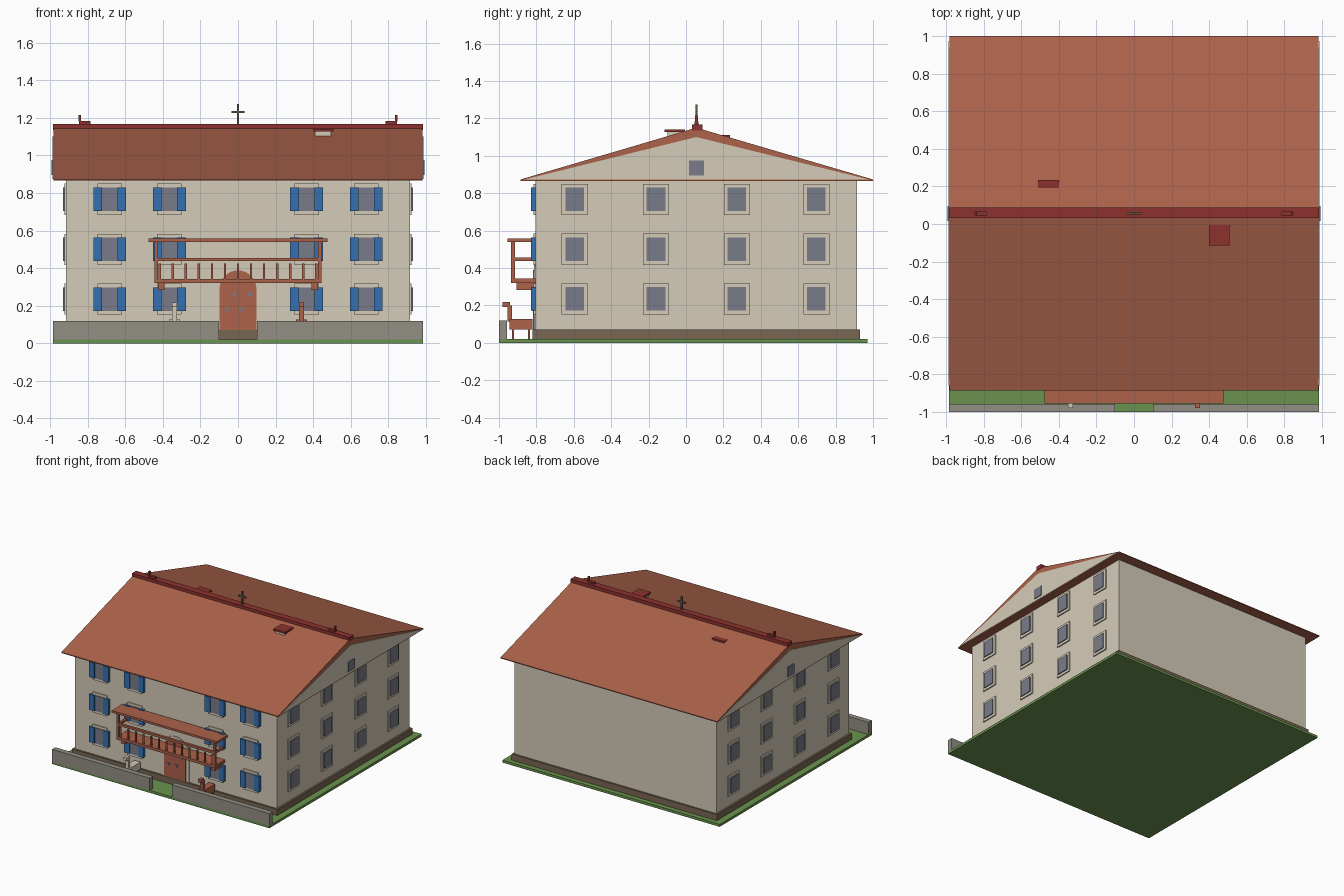
import bpy, math

if "Cube" in bpy.data.objects:
    bpy.data.objects.remove(bpy.data.objects["Cube"])


def material(name, r, g, b):
    m = bpy.data.materials.new(name)
    lin = [((c / 255 + 0.055) / 1.055) ** 2.4 for c in (r, g, b)]
    m.diffuse_color = (*lin, 1)
    m.use_nodes = True
    m.node_tree.nodes["Principled BSDF"].inputs["Base Color"].default_value = m.diffuse_color
    return m


CREAM = material("cream plaster", 213, 204, 184)
TILE = material("terracotta", 172, 98, 74)
RED = material("dark red", 140, 50, 46)
GRASS = material("grass green", 106, 148, 78)
GREY = material("stone grey", 146, 143, 133)
BLUE = material("shutter blue", 54, 112, 176)
GLASS = material("window grey", 121, 124, 138)
PLINTH = material("plinth brown", 120, 103, 82)
METAL = material("dark metal", 98, 93, 74)


def mesh(name, verts, faces, mat):
    me = bpy.data.meshes.new(name)
    me.from_pydata(verts, [], faces)
    me.materials.append(mat)
    ob = bpy.data.objects.new(name, me)
    bpy.context.collection.objects.link(ob)
    return ob


def box(name, x0, x1, y0, y1, z0, z1, mat):
    v = [(x, y, z) for x in (x0, x1) for y in (y0, y1) for z in (z0, z1)]
    f = [(0, 1, 3, 2), (4, 6, 7, 5), (0, 4, 5, 1),
         (2, 3, 7, 6), (0, 2, 6, 4), (1, 5, 7, 3)]
    return mesh(name, v, f, mat)


def prism(name, profile, a, b, axis, mat):
    """Extrude a counter-clockwise profile along x (profile y,z) or y (profile x,z)."""
    n = len(profile)
    if axis == 'x':
        v = [(t, p, q) for t in (a, b) for p, q in profile]
    else:
        v = [(p, t, q) for t in (b, a) for p, q in profile]
    f = [tuple(reversed(range(n))), tuple(range(n, 2 * n))]
    f += [(i, (i + 1) % n, n + (i + 1) % n, n + i) for i in range(n)]
    return mesh(name, v, f, mat)


# Ground, plinth and main block
box("ground", -0.985, 0.985, -1.0, 0.97, 0, 0.02, GRASS)
box("plinth", -0.93, 0.93, -0.82, 0.93, 0.02, 0.07, PLINTH)
box("walls", -0.915, 0.915, -0.805, 0.915, 0.02, 0.872, CREAM)

# Roof, gables and ridge
prism("roof", [(-0.885, 0.866), (1.0, 0.866), (1.0, 0.873), (0.055, 1.15),
               (-0.885, 0.873)], -0.982, 0.982, 'x', TILE)
for s in (-1, 1):
    a, b = sorted((s * 0.978, s * 0.986))
    prism("gable", [(-0.86, 0.874), (0.975, 0.874), (0.055, 1.10)], a, b, 'x', CREAM)
    a, b = sorted((s * 0.984, s * 0.992))
    box("attic_window", a, b, 0.015, 0.095, 0.895, 0.975, GLASS)
    # Ridge end ornament
    a, b = sorted((s * 0.785, s * 0.845))
    box("ridge_ornament_foot", a, b, 0.045, 0.067, 1.165, 1.184, RED)
    a, b = sorted((s * 0.835, s * 0.848))
    box("ridge_ornament_tip", a, b, 0.049, 0.063, 1.18, 1.215, RED)
box("ridge_cap", -0.985, 0.985, 0.033, 0.087, 1.135, 1.168, RED)

# Cross on the ridge
box("cross_post", -0.006, 0.006, 0.05, 0.062, 1.165, 1.275, METAL)
box("cross_arm", -0.035, 0.035, 0.05, 0.062, 1.225, 1.237, METAL)

# Chimney and roof hatch
box("chimney", 0.41, 0.495, -0.10, -0.015, 1.08, 1.128, CREAM)
box("chimney_cap", 0.4, 0.507, -0.115, -0.005, 1.126, 1.14, RED)
box("roof_hatch", -0.51, -0.40, 0.13, 0.235, 1.09, 1.11, RED)

# Windows on three storeys
for z in (0.235, 0.5, 0.767):
    z0, z1 = z - 0.063, z + 0.063
    for s in (-1, 1):
        for y in (-0.595, -0.16, 0.272, 0.697):
            a, b = sorted((s * 0.91, s * 0.924))
            box("side_window_frame", a, b, y - 0.07, y + 0.07, z0 - 0.02, z1 + 0.02, CREAM)
            a, b = sorted((s * 0.91, s * 0.931))
            box("side_window_pane", a, b, y - 0.05, y + 0.05, z0, z1, GLASS)
        for x in (s * 0.365, s * 0.683):
            box("front_window_frame", x - 0.065, x + 0.065, -0.815, -0.80,
                z0 - 0.02, z1 + 0.02, CREAM)
            box("front_window_pane", x - 0.042, x + 0.042, -0.82, -0.80, z0, z1, GLASS)
            for t in (-1, 1):
                c = x + t * 0.064
                box("shutter", c - 0.023, c + 0.023, -0.828, -0.80, z0, z1, BLUE)


# Arched door with surround and studs
def arch(r, base, spring, steps=16):
    return [(-r, base), (r, base)] + [
        (r * math.cos(math.pi * i / steps), spring + r * math.sin(math.pi * i / steps))
        for i in range(steps + 1)]


prism("door_surround", arch(0.125, 0.03, 0.29), -0.812, -0.80, 'y', CREAM)
prism("door", arch(0.098, 0.03, 0.29), -0.818, -0.80, 'y', TILE)
for x, z in ((-0.02, 0.26), (0.06, 0.26), (-0.06, 0.18), (0.015, 0.18)):
    box("door_stud", x - 0.01, x + 0.01, -0.824, -0.81, z - 0.01, z + 0.01, GLASS)

# Balcony
box("balcony_floor", -0.445, 0.445, -0.935, -0.80, 0.32, 0.343, TILE)
box("balcony_roof", -0.477, 0.477, -0.955, -0.815, 0.54, 0.557, TILE)
box("balcony_rail", -0.445, 0.445, -0.935, -0.915, 0.437, 0.455, TILE)
for s in (-1, 1):
    a, b = sorted((s * 0.427, s * 0.445))
    box("balcony_post", a, b, -0.935, -0.915, 0.34, 0.542, TILE)
    box("balcony_side_rail", a, b, -0.92, -0.80, 0.437, 0.455, TILE)
    a, b = sorted((s * 0.39, s * 0.425))
    box("balcony_bracket", a, b, -0.905, -0.80, 0.283, 0.322, TILE)
for i in range(13):
    x = (i - 6) * 0.0695
    box("baluster", x - 0.006, x + 0.006, -0.931, -0.919, 0.34, 0.425, TILE)

# Front garden wall, open in the middle
for s in (-1, 1):
    a, b = sorted((s * 0.1, s * 0.985))
    box("garden_wall", a, b, -1.0, -0.957, 0.015, 0.12, GREY)

# Two animal figures facing the front
for x, mat in ((-0.338, CREAM), (0.338, TILE)):
    box("animal_body", x - 0.028, x + 0.028, -0.945, -0.82, 0.07, 0.128, mat)
    box("animal_neck", x - 0.012, x + 0.012, -0.955, -0.93, 0.115, 0.2, mat)
    box("animal_head", x - 0.014, x + 0.014, -0.98, -0.942, 0.192, 0.218, mat)
    for dx in (-0.02, 0.02):
        for y in (-0.925, -0.84):
            box("animal_leg", x + dx - 0.006, x + dx + 0.006, y - 0.006, y + 0.006,
                0.018, 0.072, mat)
